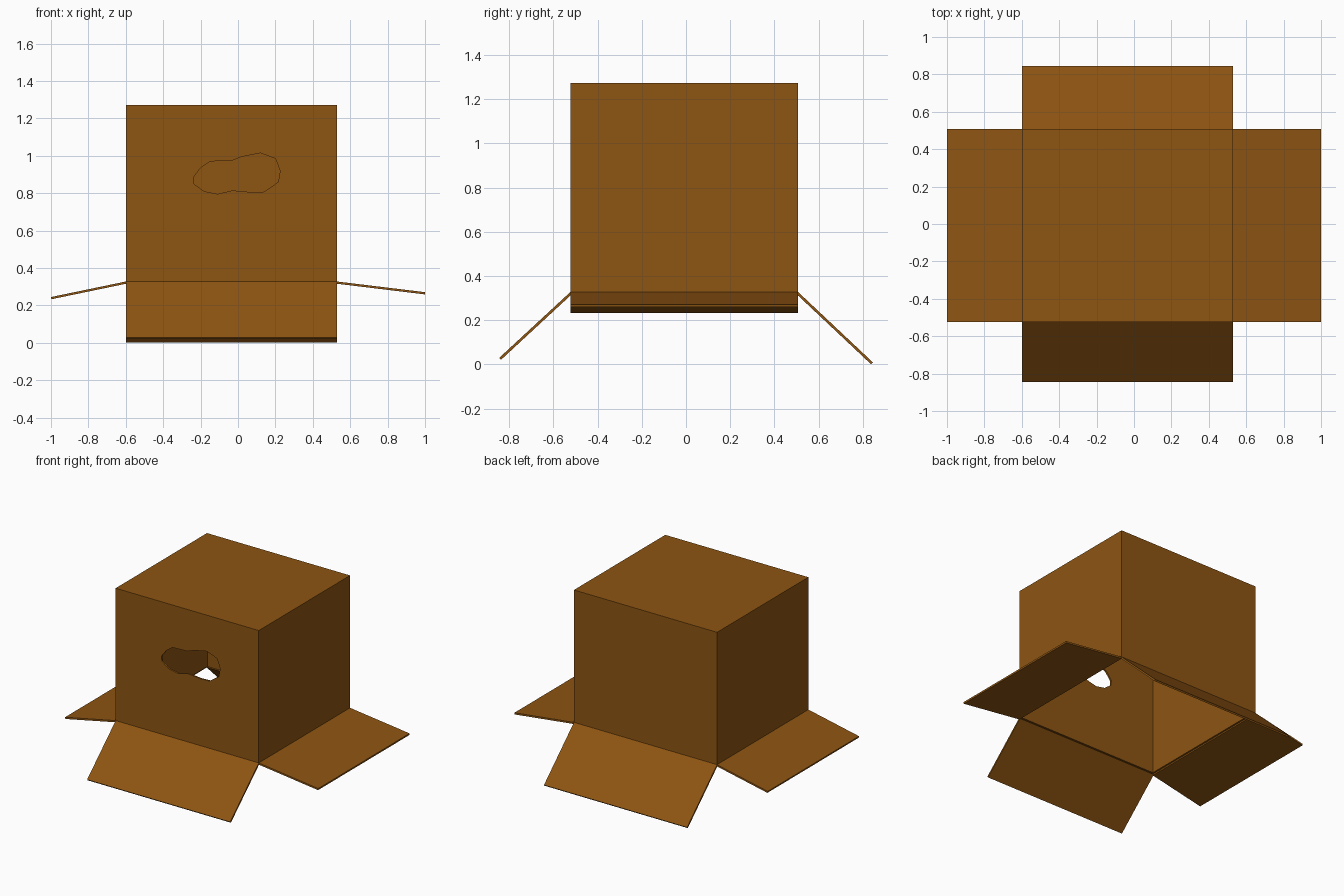
import bpy, bmesh
from mathutils import Vector

if "Cube" in bpy.data.objects:
    bpy.data.objects.remove(bpy.data.objects["Cube"])

X0, X1, Y0, Y1 = -0.60, 0.53, -0.523, 0.507
ZB, ZT, T = 0.328, 1.273, 0.012

card = bpy.data.materials.new("cardboard")
card.diffuse_color = (0.27, 0.09, 0.006, 1)
card.use_nodes = True
card.node_tree.nodes["Principled BSDF"].inputs["Base Color"].default_value = card.diffuse_color


def make(name, bm):
    bmesh.ops.recalc_face_normals(bm, faces=bm.faces)
    me = bpy.data.meshes.new(name)
    bm.to_mesh(me)
    bm.free()
    ob = bpy.data.objects.new(name, me)
    bpy.context.collection.objects.link(ob)
    me.materials.append(card)
    return ob


def prism(name, pts, vec):
    """Extrude a closed outline along vec."""
    bm = bmesh.new()
    face = bm.faces.new([bm.verts.new(p) for p in pts])
    ext = bmesh.ops.extrude_face_region(bm, geom=[face], use_keep_orig=True)
    bmesh.ops.translate(bm, vec=vec, verts=[g for g in ext["geom"] if isinstance(g, bmesh.types.BMVert)])
    return make(name, bm)


# Box body: open underneath, wall thickness added inward
bm = bmesh.new()
bmesh.ops.create_cube(bm, size=1)
for v in bm.verts:
    v.co = (X1 if v.co.x > 0 else X0, Y1 if v.co.y > 0 else Y0, ZT if v.co.z > 0 else ZB)
floor = [f for f in bm.faces if f.normal.z < -0.5]
bmesh.ops.delete(bm, geom=floor, context='FACES')
body = make("box_body", bm)
if max(body.data.polygons, key=lambda p: p.center.z).normal.z < 0:
    body.data.flip_normals()
sol = body.modifiers.new("wall", 'SOLIDIFY')
sol.thickness, sol.offset, sol.use_even_offset = T, -1, True

# Ragged hand hole in the front wall
hole = [(-0.238, 0.885), (-0.235, 0.85), (-0.18, 0.81), (-0.11, 0.796), (-0.03, 0.815),
        (0.07, 0.806), (0.14, 0.808), (0.215, 0.86), (0.225, 0.92), (0.2, 0.985),
        (0.12, 1.015), (0.02, 0.995), (-0.03, 0.975), (-0.15, 0.97), (-0.2, 0.935)]
cutter = prism("hole_cutter", [(x, Y0 - 0.1, z) for x, z in hole], (0, 0.2, 0))
cutter.hide_render = True
cut = body.modifiers.new("hole", 'BOOLEAN')
cut.operation, cut.solver, cut.object = 'DIFFERENCE', 'EXACT', cutter
bpy.context.view_layer.objects.active = body
for m in ("wall", "hole"):
    bpy.ops.object.modifier_apply(modifier=m)
bpy.data.objects.remove(cutter)


# Four flaps folded outward from the bottom rim
def flap(name, hinge, tip, along):
    a, b, along = Vector(hinge), Vector(tip), Vector(along)
    n = (b - a).cross(along).normalized() * T
    if n.z > 0:
        n = -n
    prism(name, [a, b, b + n, a + n], along)


flap("left_flap", (X0, Y0, ZB), (-1.0, Y0, 0.245), (0, Y1 - Y0, 0))
flap("right_flap", (X1, Y0, ZB), (1.0, Y0, 0.271), (0, Y1 - Y0, 0))
flap("front_flap", (X0, Y0, ZB), (X0, -0.845, 0.030), (X1 - X0, 0, 0))
flap("back_flap", (X0, Y1, ZB), (X0, 0.845, 0.010), (X1 - X0, 0, 0))
